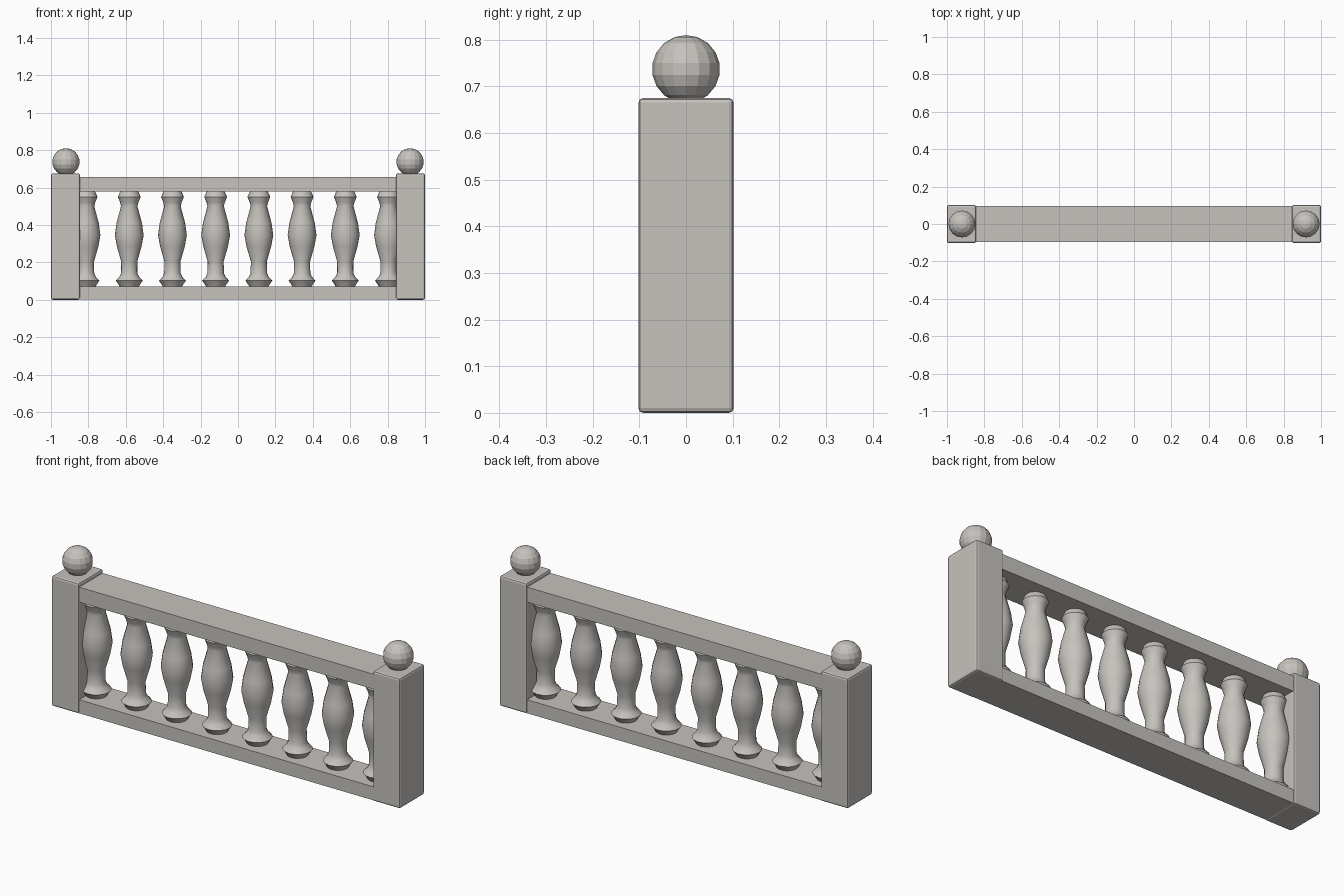
import bpy, bmesh, math

cube = bpy.data.objects.get("Cube")
if cube:
    bpy.data.objects.remove(cube, do_unlink=True)

STONE = (0.57, 0.545, 0.515, 1.0)
stone = bpy.data.materials.new("pale_stone")
stone.use_nodes = True
stone.diffuse_color = STONE
stone.node_tree.nodes["Principled BSDF"].inputs["Base Color"].default_value = STONE


def finish(name, bm, smooth_angle=None):
    """Turn a bmesh into a named object with the stone material."""
    bmesh.ops.recalc_face_normals(bm, faces=bm.faces)
    mesh = bpy.data.meshes.new(name)
    bm.to_mesh(mesh)
    bm.free()
    mesh.materials.append(stone)
    obj = bpy.data.objects.new(name, mesh)
    bpy.context.collection.objects.link(obj)
    if smooth_angle:
        bpy.ops.object.select_all(action='DESELECT')
        obj.select_set(True)
        bpy.context.view_layer.objects.active = obj
        bpy.ops.object.shade_smooth_by_angle(angle=math.radians(smooth_angle))
    return obj


def box(name, x, z0, z1, width, depth, bevel=0):
    bm = bmesh.new()
    bmesh.ops.create_cube(bm, size=1)
    bmesh.ops.scale(bm, vec=(width, depth, z1 - z0), verts=bm.verts)
    bmesh.ops.translate(bm, vec=(x, 0, (z0 + z1) / 2), verts=bm.verts)
    if bevel:
        bmesh.ops.bevel(bm, geom=bm.edges[:], offset=bevel, segments=2,
                        profile=0.5, affect='EDGES')
    return finish(name, bm)


def ball(name, x, z, radius):
    bm = bmesh.new()
    bmesh.ops.create_uvsphere(bm, u_segments=16, v_segments=9, radius=radius)
    bmesh.ops.translate(bm, vec=(x, 0, z), verts=bm.verts)
    return finish(name, bm)


def turned(name, x, profile, sides=16):
    """Capped lathe shape from (radius, height) pairs."""
    bm = bmesh.new()
    rings = []
    for r, z in profile:
        angles = [2 * math.pi * i / sides for i in range(sides)]
        rings.append([bm.verts.new((x + r * math.cos(a), r * math.sin(a), z))
                      for a in angles])
    for low, high in zip(rings, rings[1:]):
        for i in range(sides):
            j = (i + 1) % sides
            bm.faces.new((low[i], low[j], high[j], high[i]))
    bm.faces.new(rings[0])
    bm.faces.new(rings[-1])
    return finish(name, bm, 40)


# End posts with ball finials
for side, sign in (("left", 1), ("right", -1)):
    box(side + "_post", sign * 0.922, 0, 0.675, 0.156, 0.204, 0.01)
    ball(side + "_finial", sign * 0.92, 0.737, 0.073)

# Rails between the posts
box("bottom_rail", 0, 0.002, 0.072, 1.74, 0.192)
box("top_rail", 0, 0.578, 0.656, 1.74, 0.192)

# Row of turned balusters, the end ones partly sunk into the posts
PROFILE = [(0.05, 0.068), (0.057, 0.081), (0.072, 0.102), (0.053, 0.122),
           (0.044, 0.142), (0.043, 0.205), (0.066, 0.285), (0.077, 0.345),
           (0.068, 0.41), (0.044, 0.5), (0.049, 0.52), (0.061, 0.55),
           (0.05, 0.575), (0.046, 0.582)]
for n in range(8):
    turned(f"baluster_{n + 1}", -0.004 + 0.231 * (n - 3.5), PROFILE)
